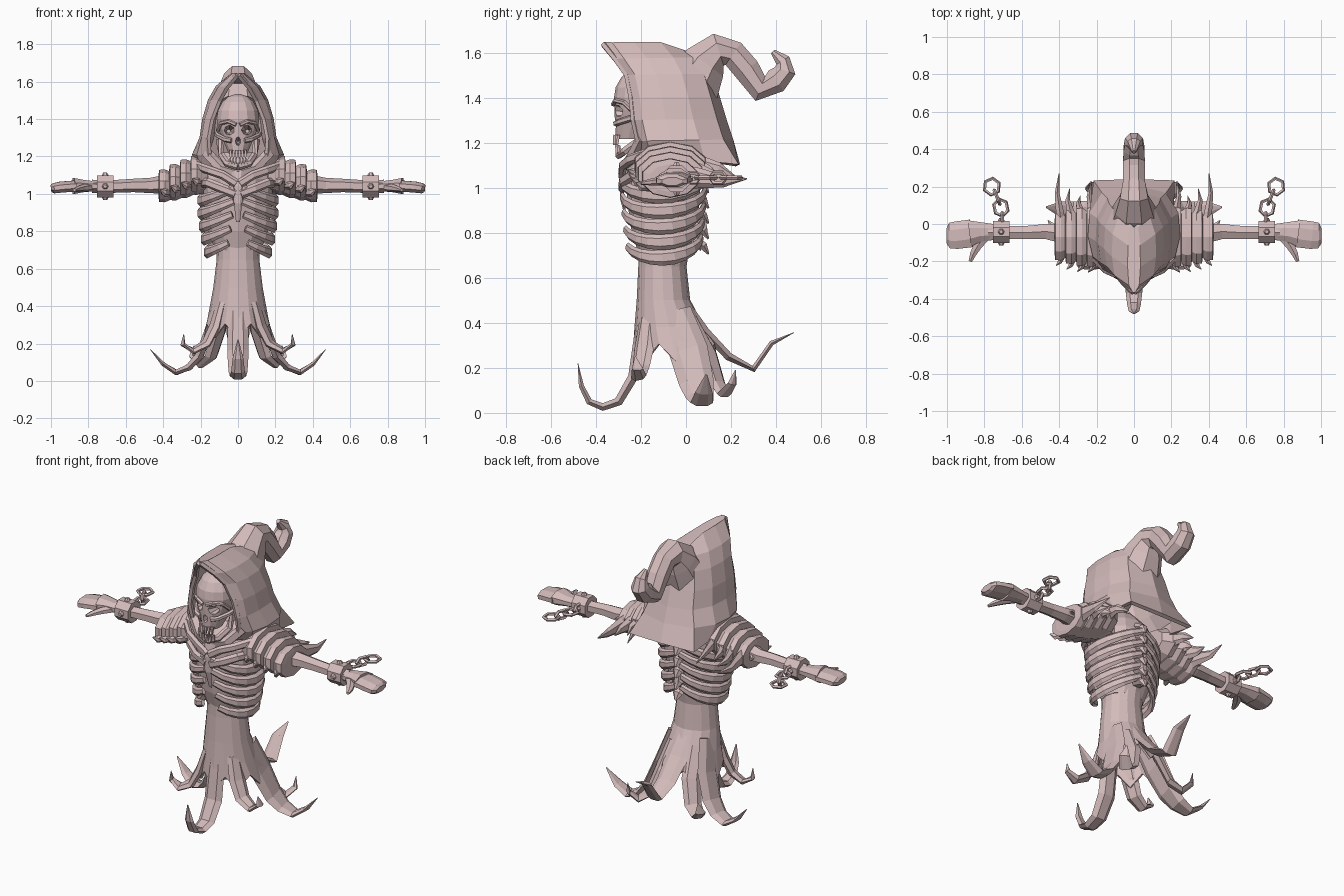
import bpy, bmesh, math
from mathutils import Vector as V

if "Cube" in bpy.data.objects:
    bpy.data.objects.remove(bpy.data.objects["Cube"])

bone = bpy.data.materials.new("pale_pink_bone")
bone.diffuse_color = (0.66, 0.50, 0.50, 1)
bone.use_nodes = True
bone.node_tree.nodes["Principled BSDF"].inputs["Base Color"].default_value = bone.diffuse_color
X, Y, Z = V((1, 0, 0)), V((0, 1, 0)), V((0, 0, 1))


def build(name, rings, closed=True, caps=True, loop=False, mirror=False, solid=0):
    """Skin a list of equal rings into one flat shaded object."""
    bm = bmesh.new()
    vr = [[bm.verts.new(p) for p in r] for r in rings]
    n = len(vr[0])
    pairs = list(zip(vr, vr[1:])) + ([(vr[-1], vr[0])] if loop else [])
    for a, b in pairs:
        for i in range(n if closed else n - 1):
            j = (i + 1) % n
            bm.faces.new((a[i], a[j], b[j], b[i]))
    if caps and not loop:
        if closed:
            bm.faces.new(vr[0])
        bm.faces.new(vr[-1])
    bmesh.ops.recalc_face_normals(bm, faces=bm.faces)
    me = bpy.data.meshes.new(name)
    bm.to_mesh(me)
    bm.free()
    me.materials.append(bone)
    ob = bpy.data.objects.new(name, me)
    bpy.context.collection.objects.link(ob)
    if mirror:
        ob.modifiers.new("mirror", 'MIRROR')
    if solid:
        m = ob.modifiers.new("thickness", 'SOLIDIFY')
        m.thickness, m.offset = solid, 0
    return ob


def tube(name, pts, w, h, tip=1, ref=Z, n=6, loop=False, mirror=True, rule=None):
    """Sweep an ellipse (half widths w across, h along ref), scaled by a taper or a rule."""
    pts = [V(p) for p in pts]
    rings, k = [], len(pts)
    for i, p in enumerate(pts):
        nxt = pts[(i + 1) % k] if loop else pts[min(i + 1, k - 1)]
        prv = pts[i - 1] if loop else pts[max(i - 1, 0)]
        t = (nxt - prv).normalized()
        s = t.cross(ref).normalized()
        u = s.cross(t)
        f = i / (k - 1)
        f = rule(f) if rule else 1 - (1 - tip) * f ** 1.5
        rings.append([p + f * (s * w * math.cos(a) + u * h * math.sin(a))
                      for a in [(j + .5) * math.tau / n for j in range(n)]])
    return build(name, rings, loop=loop, mirror=mirror)


def mid(*yz):
    """Path in the centre plane."""
    return [(0, y, z) for y, z in yz]


def oval(z, rx, yf, yb, n):
    """Horizontal ellipse between a front and a back y."""
    c, r = (yf + yb) / 2, (yb - yf) / 2
    return [(rx * math.sin(i * math.tau / n), c - r * math.cos(i * math.tau / n), z) for i in range(n)]


# Hood: U-shaped slices, open at the face (z, opening, half width, front y, back y)
hood = [(1.15, .13, .21, -.19, .23), (1.21, .155, .235, -.21, .20), (1.3, .16, .195, -.23, .17),
        (1.4, .14, .18, -.24, .14), (1.5, .10, .15, -.26, .11), (1.57, .06, .11, -.31, .08),
        (1.637, .003, .03, -.365, .02)]
slices = []
for k, (z, o, w, yf, yb) in enumerate(hood):
    L = yb - yf
    half = [(o, yf), (o + (w - o) * .7, yf + L * .1), (w, yf + L * .35),
            (w * .97, yf + L * .65), (w * .7, yf + L * .9)]
    if k == 0:
        half[-1] = (.21, .225)
    prof = half + [(0, yb)] + [(-x, y) for x, y in reversed(half)]
    drop = {0: lambda y: .12 * (y + .19), 6: lambda y: .8 * max(0, y + .06)}.get(k, lambda y: 0)
    slices.append([(x, y, z - drop(y)) for x, y in prof])
build("hood", slices, closed=False, solid=.022)
tube("hood_rim", [(o, yf, z) for z, o, w, yf, yb in hood], .016, .016, ref=Y, n=5)
tube("hood_collar", [(.17, -.19, 1.22), (.09, -.235, 1.135), (0, -.25, 1.11)], .03, .03, ref=Y, n=5)

# Curled hood tail
tube("hood_tail", mid((.03, 1.46), (.085, 1.555), (.145, 1.613), (.21, 1.595), (.27, 1.525), (.33, 1.44),
                      (.40, 1.475), (.44, 1.52), (.43, 1.565), (.385, 1.605)), .135, .135, ref=X, n=8, mirror=False,
     rule=lambda f: max(1 - 1.8 * f, .5 - .06 * f) if f < .6 else .46 - 2.3 * (f - .6) ** 2)

# Skull: domed cranium above a tapering face, with cut eye sockets and nose
dome = [oval(1.4 + .135 * math.sin(a), .117 * math.cos(a), -.195 - .125 * math.cos(a), -.195 + .125 * math.cos(a), 14)
        for a in (1.45, 1.1, .75, .35, 0)]
face = [oval(1.345 - .043 * i, .108 - .019 * i, -.318 + .002 * i, -.08 - .03 * i, 14) for i in range(4)]
skull = build("skull", dome + face)
for nm, x, z, sx, sz in (("left_socket", -.05, 1.345, .034, .03), ("right_socket", .05, 1.345, .034, .03),
                         ("nose_hole", 0, 1.285, .015, .025)):
    cut = tube(nm + "_cutter", [(x, -.36, z), (x, -.23, z - .01)], sx * 1.3, sz * 1.3, .25, n=7, mirror=False)
    cut.hide_render = True
    cut.display_type = 'WIRE'
    m = skull.modifiers.new(nm, 'BOOLEAN')
    m.object, m.operation = cut, 'DIFFERENCE'
tube("brow", [(.01, -.322, 1.37), (.05, -.312, 1.388), (.09, -.275, 1.378), (.108, -.235, 1.34)], .012, .011)
tube("cheekbone", [(.035, -.312, 1.285), (.07, -.295, 1.292), (.105, -.24, 1.31), (.115, -.17, 1.32)], .014, .014)
tube("jaw", [(.10, -.19, 1.29), (.088, -.21, 1.21), (.06, -.27, 1.165), (0, -.3, 1.145)], .016, .02, ref=V((0, .3, 1)))
for i in range(3):
    x, y = .008 + .016 * i, -.316 + i * .008
    tube("upper_tooth", [(x, y, 1.235), (x, y - .005, 1.19)], .01, .01, .5, Y, 4)
    tube("lower_tooth", [(x + .004, y + .01, 1.15), (x + .004, y + .004, 1.19)], .009, .009, .5, Y, 4)

# Torso core and rib cage
build("torso", [oval(z, rx, -.1 - rx * .88, -.1 + rx * .88, 12) for z, rx in (
    (.69, .12), (.80, .16), (.95, .185), (1.08, .185), (1.15, .15), (1.22, .08))])
for k in range(5):
    rx, ry, start = .205 - .0025 * (k - 1) ** 2 - .004 * k, .19 - .0055 * k, 6 + .75 * k * k
    angs = [math.radians(start + (176 - start) * i / 9) for i in range(10)]
    tube("rib", [(rx * math.sin(a), -.1 - ry * math.cos(a), 1.04 - .069 * k - .085 * math.sin(a) + .01 * (1 - math.cos(a)))
                 for a in angs], .02, .037, rule=lambda f: 1 - .45 * abs(2 * f - 1))
tube("sternum", mid((-.262, 1.13), (-.283, 1.04), (-.285, .95), (-.262, .85)), .014, .036, .3, X, mirror=False)
tube("clavicle", [(.01, -.285, 1.055), (.08, -.28, 1.10), (.15, -.25, 1.125), (.22, -.18, 1.15)], .018, .024)
tube("chest_band", [(.015, -.285, 1.0), (.09, -.278, 1.03), (.16, -.235, 1.06), (.2, -.15, 1.06)], .018, .026)

# Spine spurs
for i in range(6):
    z = 1.08 - i * .068
    tube("vertebra", mid((.03, z + .02), (.08, z), (.1, z - .035)), .03, .045, .15, X, mirror=False)
tube("spine_hook", mid((.06, .87), (.075, .81), (.045, .77), (.065, .72)), .03, .03, .1, X, mirror=False)

# Layered shoulder bands with swept-back spikes and front barbs
for i, spike_y in enumerate((.23, .15, .19, .27)):
    a, b, cz = .16 + .06 * i, .25 + .057 * i, 1.1 - .019 * i
    ry, rz = .168 - .004 * i * i, .106 - .002 * i * i
    tube("shoulder_band", [(x, -.07, cz) for x in (a, b - .03, b, b + .004)], ry, rz, n=10,
         rule=lambda f: (.75, 1, .97, .7)[round(f * 3)])
    x = b - .025
    tube("shoulder_spike", [(x - .01, -.03, cz), (x, .06, cz), (x + .015, .03 + spike_y / 2, cz - .015),
                            (x + .005, spike_y, 1.04)], .03, .055, .06)
    tube("front_barb", [(x - .02, -.06 - ry * .75, cz - .03), (x, -.07 - ry, cz - .035), (x + .02, -.09 - ry, cz - .02)],
         .02, .03, .1)

# Arms, hands and thumbs
tube("arm", [(.14, -.06, 1.06), (.40, -.05, 1.05), (.47, -.04, 1.045), (.56, -.045, 1.045), (.66, -.045, 1.04),
             (.78, -.045, 1.04)], .076, .066, rule=lambda f: .42 + .5 * (1 - f) ** 2 + .12 * f * f)
tube("elbow_spur", [(.43, -.02, 1.05), (.46, .02, 1.045)], .025, .02, .1)
tube("palm", [(.75, -.043, 1.04), (.82, -.042, 1.042), (.88, -.05, 1.042)], .046, .028, 1.65, n=8)
tube("fingers", [(.87, -.05, 1.042), (.95, -.06, 1.036), (.985, -.062, 1.03), (1, -.062, 1.028)], .08, .032, n=8,
     rule=lambda f: 1 - .4 * f ** 4)
tube("thumb", [(.79, -.06, 1.035), (.835, -.115, 1.03), (.86, -.16, 1.025), (.875, -.2, 1.02)], .03, .022, .35)

# Shackles with rivets and a chain of hexagonal links
tube("shackle", [(.665, -.042, 1.04), (.755, -.042, 1.04)], .064, .064, n=8)
for d in (Y, -Y, Z, -Z):
    p = V((.71, -.042, 1.04))
    tube("rivet", [p + d * .05, p + d * .062, p + d * .074], .02, .02, .5, X)


def link(x, y, slant, flat, ln, wd):
    c, d = V((x, y, 1.045)), V((slant, 1, 0)).normalized()
    nrm = Z if flat else V((d.y, -d.x, 0))
    side = d.cross(nrm)
    pts = [c + d * ln * math.cos(i * math.tau / 6) + side * wd * math.sin(i * math.tau / 6) for i in range(6)]
    tube("chain_link", pts, .01, .01, 1, nrm, 5, loop=True)


link(.705, .03, 0, False, .03, .024)
link(.712, .088, .2, True, .046, .038)
link(.732, .143, .4, False, .04, .026)
link(.76, .2, -.1, True, .044, .042)

# Robe with a ragged hem
robe = [oval(*s, 16) for s in ((.80, .11, -.205, .02), (.65, .107, -.205, -.005), (.5, .125, -.212, .012),
                               (.38, .147, -.222, .075), (.26, .175, -.232, .135))]
robe[-1] = [(x, y, z + (.045 if i % 2 else -.03)) for i, (x, y, z) in enumerate(robe[-1])]
build("robe", robe, caps=False, solid=.014)


# Curling strips below the robe
def strip(name, pts, width, ref, mirror=True, thick=.024, fall=1.1):
    tube(name, pts, thick, width, ref=V(ref), mirror=mirror,
         rule=lambda f: (.8 + .9 * f if f < .22 else 1 - .85 * (f - .22) ** fall) * (1 if f < 1 else .15))


strip("front_strip", mid((-.195, .45), (-.215, .3), (-.235, .16), (-.3, .05), (-.37, .026), (-.43, .05),
                         (-.465, .12), (-.48, .22)), .06, X, False, .027)
strip("back_strip", mid((-.01, .5), (.085, .36), (.19, .25), (.30, .195), (.38, .31), (.48, .357)), .07, X, False)
strip("side_strip", [(.11, -.05, .45), (.15, .01, .28), (.205, .045, .14), (.26, .06, .075), (.33, .07, .045),
                     (.40, .08, .09), (.47, .09, .17)], .092, Y, True, .03, .8)
strip("front_corner_strip", [(.09, -.17, .42), (.125, -.185, .29), (.17, -.2, .2), (.24, -.21, .16),
                             (.295, -.215, .195), (.29, -.225, .25)], .05, (.4, .9, .2))
strip("back_corner_strip", [(.08, .02, .42), (.105, .1, .26), (.145, .14, .13), (.2, .17, .085),
                            (.24, .205, .13), (.235, .22, .19)], .055, (-.7, .7, 0))
